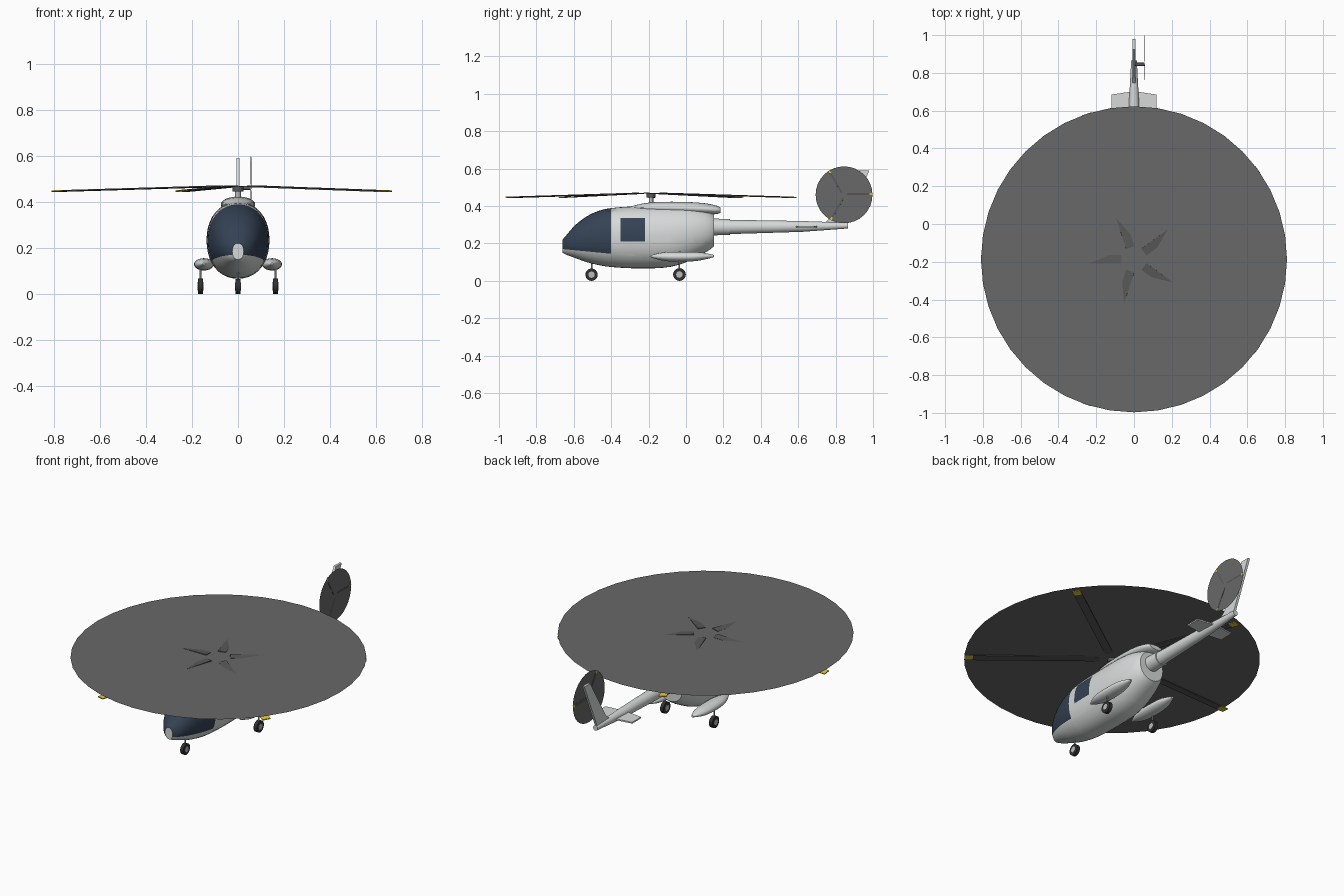
import bpy, bmesh, math
from mathutils import Vector, Matrix

cube = bpy.data.objects.get("Cube")
if cube:
    bpy.data.objects.remove(cube, do_unlink=True)


def material(name, color):
    m = bpy.data.materials.new(name)
    m.use_nodes = True
    m.diffuse_color = (*color, 1)
    m.node_tree.nodes["Principled BSDF"].inputs["Base Color"].default_value = (*color, 1)
    return m


WHITE = material("body_white", (0.68, 0.7, 0.7))
GLASS = material("window_blue", (0.035, 0.055, 0.09))
DISC = material("rotor_disc_grey", (0.14, 0.14, 0.14))
BLADE = material("blade_grey", (0.1, 0.1, 0.1))
YELLOW = material("tip_yellow", (0.75, 0.58, 0.04))
TYRE = material("tyre_black", (0.03, 0.03, 0.03))
METAL = material("wheel_metal", (0.5, 0.5, 0.5))


def finish(name, bm, mats, smooth=True, angle=35):
    bmesh.ops.recalc_face_normals(bm, faces=bm.faces)
    mesh = bpy.data.meshes.new(name)
    bm.to_mesh(mesh)
    bm.free()
    obj = bpy.data.objects.new(name, mesh)
    bpy.context.collection.objects.link(obj)
    for m in mats:
        mesh.materials.append(m)
    if smooth:
        bpy.ops.object.select_all(action='DESELECT')
        obj.select_set(True)
        bpy.context.view_layer.objects.active = obj
        bpy.ops.object.shade_smooth_by_angle(angle=math.radians(angle))
    return obj


def refine(stations, steps):
    """Catmull-Rom interpolation between stations."""
    pts = [stations[0], *stations, stations[-1]]
    out = []
    for a, b, c, d in zip(pts, pts[1:], pts[2:], pts[3:]):
        for i in range(steps):
            t = i / steps
            out.append([0.5 * (2 * q + (r - p) * t + (2 * p - 5 * q + 4 * r - s) * t * t
                               + (3 * q - p - 3 * r + s) * t ** 3)
                        for p, q, r, s in zip(a, b, c, d)])
    return out + [stations[-1]]


def loft(stations, sides=32, steps=1, x=0.0, power=2.0):
    """Skin along y; each station is (y, bottom, top, half width)."""
    bm = bmesh.new()
    rings = []
    for y, lo, hi, w in refine(stations, steps):
        ring = []
        for i in range(sides):
            a = 2 * math.pi * i / sides
            c, s = math.cos(a), math.sin(a)
            px = math.copysign(abs(c) ** (2 / power), c) * w
            pz = math.copysign(abs(s) ** (2 / power), s) * (hi - lo) / 2
            ring.append(bm.verts.new((x + px, y, (lo + hi) / 2 + pz)))
        rings.append(ring)
    for a, b in zip(rings, rings[1:]):
        for i in range(sides):
            j = (i + 1) % sides
            bm.faces.new((a[i], a[j], b[j], b[i]))
    bm.faces.new(rings[0])
    bm.faces.new(rings[-1])
    return bm


def cylinder(name, centre, radius, depth, axis, mat, sides=20):
    bm = bmesh.new()
    turn = Vector((0, 0, 1)).rotation_difference(Vector(axis)).to_matrix().to_4x4()
    bmesh.ops.create_cone(bm, cap_ends=True, segments=sides, radius1=radius, radius2=radius,
                          depth=depth, matrix=Matrix.Translation(centre) @ turn)
    return finish(name, bm, [mat])


def slab(name, outline, thickness, place, mat):
    """Thin plate: outline in local xy, centred on its plane."""
    bm = bmesh.new()
    face = bm.faces.new([bm.verts.new((u, v, -thickness / 2)) for u, v in outline])
    up = bmesh.ops.extrude_face_region(bm, geom=[face])["geom"]
    bmesh.ops.translate(bm, vec=(0, 0, thickness),
                        verts=[v for v in up if isinstance(v, bmesh.types.BMVert)])
    bmesh.ops.transform(bm, matrix=place, verts=bm.verts)
    return finish(name, bm, [mat], smooth=False)


def rotor(name, place, count, radius, root, chord, tip, thick, droop, pitch, offset):
    """Blades with painted tips around local z."""
    half = chord / 2
    for k in range(count):
        m = (place @ Matrix.Rotation(2 * math.pi * k / count, 4, 'Z')
             @ Matrix.Translation((0, 0, offset)) @ Matrix.Rotation(droop, 4, 'Y')
             @ Matrix.Rotation(pitch, 4, 'X'))
        for part, r0, r1, mat in (("blade", root, radius - tip, BLADE),
                                  ("blade_tip", radius - tip, radius, YELLOW)):
            slab(f"{name}_{part}_{k + 1}", [(r0, -half), (r1, -half), (r1, half), (r0, half)],
                 thick, m, mat)


def blur_disc(name, place, radius, sides):
    bm = bmesh.new()
    bmesh.ops.create_circle(bm, cap_ends=True, segments=sides, radius=radius, matrix=place)
    return finish(name, bm, [DISC], smooth=False)


# Fuselage, cut along the window outlines
bm = loft([(-0.66, 0.15, 0.22, 0.025), (-0.635, 0.138, 0.25, 0.054), (-0.59, 0.121, 0.3, 0.083),
           (-0.53, 0.1, 0.345, 0.106), (-0.47, 0.085, 0.373, 0.121), (-0.4, 0.074, 0.389, 0.131),
           (-0.28, 0.067, 0.398, 0.136), (-0.12, 0.07, 0.4, 0.136), (-0.02, 0.092, 0.399, 0.131),
           (0.06, 0.128, 0.39, 0.117), (0.12, 0.162, 0.373, 0.098), (0.15, 0.185, 0.356, 0.08)],
          sides=40, steps=3, power=2.15)
sill = Vector((0, 0.025, 0.26)).normalized()
sill_point = Vector((0, -0.4, 0.145))
cuts = [(sill_point, sill)]
cuts += [((0, y, 0), (0, 1, 0)) for y in (-0.4, -0.35, -0.22)]
cuts += [((0, 0, z), (0, 0, 1)) for z in (0.21, 0.335)]
for point, normal in cuts:
    bmesh.ops.bisect_plane(bm, geom=bm.verts[:] + bm.edges[:] + bm.faces[:],
                           plane_co=point, plane_no=normal)
for f in bm.faces:
    c = f.calc_center_median()
    windscreen = -0.6599 < c.y < -0.4 and (c - sill_point).dot(sill) > 0
    side_window = -0.35 < c.y < -0.22 and 0.21 < c.z < 0.335
    f.material_index = int(windscreen or side_window)
finish("fuselage", bm, [WHITE, GLASS])

# Engine cowling
finish("engine_cowling", loft([(-0.3, 0.382, 0.396, 0.03), (-0.24, 0.37, 0.412, 0.055),
                               (-0.15, 0.36, 0.422, 0.07), (0, 0.355, 0.422, 0.075),
                               (0.1, 0.354, 0.415, 0.07), (0.165, 0.357, 0.402, 0.055),
                               (0.185, 0.365, 0.39, 0.04)], sides=24, steps=2), [WHITE])

# Tail boom with collar
finish("boom_collar", loft([(0.12, 0.243, 0.334, 0.046), (0.235, 0.245, 0.33, 0.043)]), [WHITE])
finish("tail_boom", loft([(0.2, 0.249, 0.327, 0.039), (0.62, 0.262, 0.32, 0.028),
                          (0.865, 0.28, 0.311, 0.015)], sides=24), [WHITE])

# Fin stands in the yz plane, tailplane lies flat
upright = Matrix(((0, 0, 1, 0), (1, 0, 0, 0), (0, 1, 0, 0), (0, 0, 0, 1)))
slab("tail_fin", [(0.73, 0.3), (0.855, 0.3), (0.98, 0.59), (0.925, 0.59), (0.775, 0.34)],
     0.014, upright, WHITE)
slab("tailplane", [(-0.12, 0.6), (0, 0.585), (0.12, 0.6), (0.12, 0.685), (0, 0.703),
                   (-0.12, 0.685)], 0.008, Matrix.Translation((0, 0, 0.29)), WHITE)

# Main rotor
hub_place = Matrix.Translation((0, -0.187, 0.467))
cylinder("rotor_mast", (0, -0.187, 0.435), 0.012, 0.05, (0, 0, 1), METAL)
cylinder("rotor_hub", (0, -0.187, 0.456), 0.024, 0.02, (0, 0, 1), BLADE)
blur_disc("main_rotor_disc", hub_place, 0.81, 40)
rotor("main_rotor", hub_place @ Matrix.Rotation(math.pi, 4, 'Z'), 5, 0.81, 0.065, 0.045,
      0.045, 0.005, math.radians(1.7), math.radians(4), 0.003)

# Tail rotor, local z along x and local x along y
tail_place = Matrix.Translation((0.058, 0.845, 0.46)) @ upright
cylinder("tail_rotor_shaft", (0.03, 0.845, 0.46), 0.009, 0.05, (1, 0, 0), BLADE, 12)
blur_disc("tail_rotor_disc", tail_place, 0.152, 32)
rotor("tail_rotor", tail_place, 3, 0.152, 0.015, 0.02, 0.016, 0.002, 0,
      math.radians(7), -0.001)


# Wheels with hubs and slim struts
def wheel(name, x, y, radius, width, top):
    cylinder(name + "_tyre", (x, y, radius), radius, width, (1, 0, 0), TYRE, 24)
    cylinder(name + "_hub", (x, y, radius), radius * 0.52, width + 0.004, (1, 0, 0), METAL, 12)
    cylinder(name + "_strut", (x, y, (radius + top) / 2), 0.004, top - radius, (0, 0, 1), METAL, 8)


wheel("nose_wheel", 0, -0.505, 0.033, 0.02, 0.11)

# Sponsons and main wheels on both sides
for side, s in (("left", 1), ("right", -1)):
    finish(side + "_sponson", loft([(-0.19, 0.127, 0.135, 0.006), (-0.15, 0.114, 0.147, 0.025),
                                    (-0.09, 0.104, 0.155, 0.041), (0.02, 0.103, 0.155, 0.042),
                                    (0.09, 0.112, 0.151, 0.033), (0.15, 0.127, 0.138, 0.008)],
                                   sides=20, steps=2, x=s * 0.148), [WHITE])
    wheel(side + "_main_wheel", s * 0.163, -0.035, 0.034, 0.022, 0.12)
